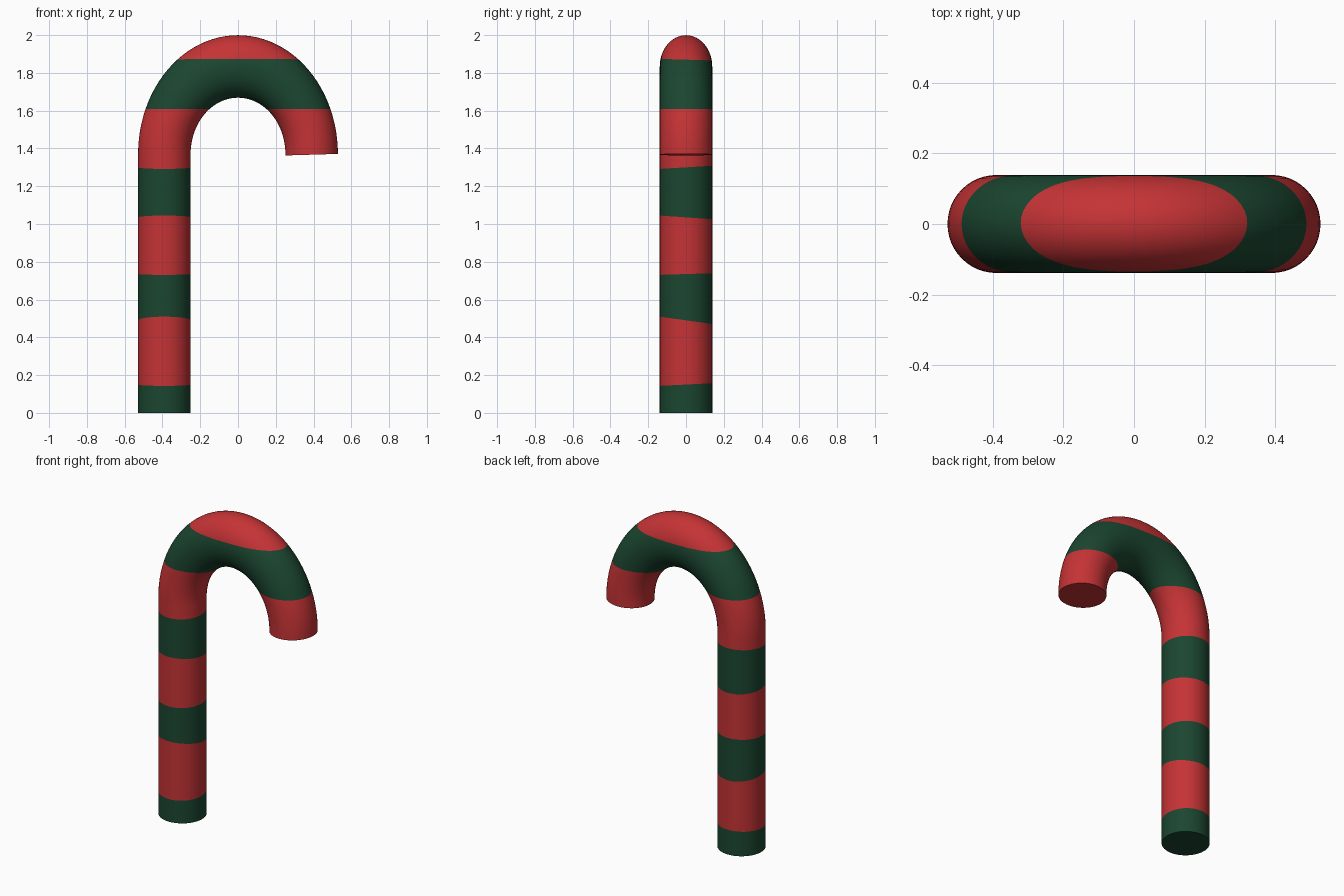
import bpy, bmesh
from math import sin, cos, pi
from mathutils import Vector

if "Cube" in bpy.data.objects:
    bpy.data.objects.remove(bpy.data.objects["Cube"])

SIDES, ARC_STEPS = 48, 48
R, BEND, STRETCH, Z0 = 0.139, 0.39, 1.19, 1.37   # tube radius, bend radius, tall-bend factor, bend start
# Stripe edges: height and slope along y
STRIPES = [(0.15, 0.05), (0.49, -0.14), (0.735, 0.03), (1.035, -0.07),
           (1.30, 0.06), (1.61, 0.0), (1.87, -0.03)]


def material(name, color):
    m = bpy.data.materials.new(name)
    m.diffuse_color = (*color, 1)
    m.use_nodes = True
    m.node_tree.nodes["Principled BSDF"].inputs["Base Color"].default_value = m.diffuse_color
    return m


bm = bmesh.new()


def ring(angle, base=None):
    """Cross-section of the bend at an angle, or of the straight shaft at a height."""
    verts = []
    for i in range(SIDES):
        t = 2 * pi * i / SIDES
        d = BEND + R * cos(t)
        z = Z0 + STRETCH * d * sin(angle) if base is None else base
        verts.append(bm.verts.new((-d * cos(angle), R * sin(t), z)))
    return verts


# Straight shaft, then the stretched half-ring hook
rings = [ring(0, Z0 * k / 6) for k in range(6)]
rings += [ring(pi * k / ARC_STEPS) for k in range(ARC_STEPS + 1)]
for v in rings[-1]:                       # slightly tilted end cut
    v.co.z = Z0 - 0.003 + 0.03 * (v.co.x - BEND)
for a, b in zip(rings, rings[1:]):
    for i in range(SIDES):
        j = (i + 1) % SIDES
        bm.faces.new((a[i], a[j], b[j], b[i]))
bm.faces.new(rings[0])
bm.faces.new(rings[-1])

# Cut clean stripe edges and colour the bands alternately
for z, s in STRIPES:
    bmesh.ops.bisect_plane(bm, geom=bm.verts[:] + bm.edges[:] + bm.faces[:],
                           plane_co=(0, 0, z), plane_no=Vector((0, -s, 1)).normalized())
for f in bm.faces:
    c = f.calc_center_median()
    f.material_index = sum(c.z > z + s * c.y for z, s in STRIPES) % 2
bmesh.ops.recalc_face_normals(bm, faces=bm.faces[:])

mesh = bpy.data.meshes.new("striped_cane")
bm.to_mesh(mesh)
bm.free()
mesh.materials.append(material("green", (0.011, 0.062, 0.03)))
mesh.materials.append(material("red", (0.56, 0.033, 0.036)))
cane = bpy.data.objects.new("striped_cane", mesh)
bpy.context.collection.objects.link(cane)
bpy.context.view_layer.objects.active = cane
cane.select_set(True)
bpy.ops.object.shade_smooth_by_angle()
